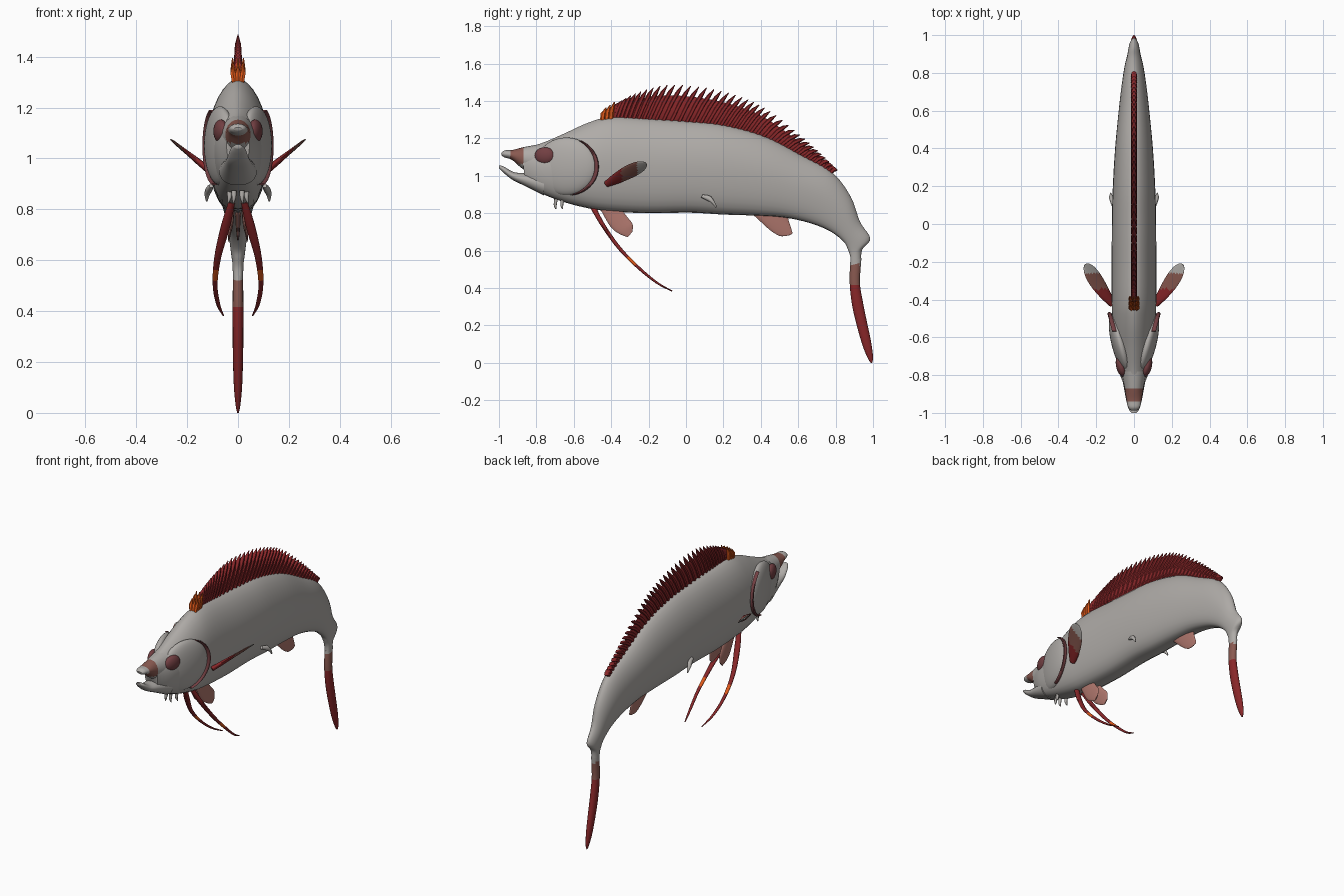
import bpy, bmesh
from math import sin, cos, pi, radians
from mathutils import Vector, Matrix

if "Cube" in bpy.data.objects:
    bpy.data.objects.remove(bpy.data.objects["Cube"])


def material(name, r, g, b):
    m = bpy.data.materials.new(name)
    m.use_nodes = True
    m.diffuse_color = (r, g, b, 1)
    m.node_tree.nodes["Principled BSDF"].inputs["Base Color"].default_value = (r, g, b, 1)
    return m


SILVER = material("silver grey", .43, .41, .39)
RED = material("deep red", .25, .02, .022)
BROWN = material("red brown", .25, .1, .08)
PINK = material("dusky pink", .42, .18, .15)
ORANGE = material("bright orange", .75, .1, .01)
EYE = material("dark eye red", .17, .05, .055)
parts = []


def finish(name, bm, mats, rule=None):
    bmesh.ops.recalc_face_normals(bm, faces=bm.faces)
    if rule:
        for f in bm.faces:
            f.material_index = rule(f.calc_center_median())
    me = bpy.data.meshes.new(name)
    bm.to_mesh(me)
    bm.free()
    for m in mats:
        me.materials.append(m)
    ob = bpy.data.objects.new(name, me)
    bpy.context.collection.objects.link(ob)
    parts.append(ob)
    return ob


def spline(rows, steps):
    """Smooth curve through rows of numbers."""
    out = []
    for i in range(len(rows) - 1):
        p0, p1, p2 = rows[max(i - 1, 0)], rows[i], rows[i + 1]
        p3 = rows[min(i + 2, len(rows) - 1)]
        for k in range(steps):
            t = k / steps
            out.append([b + .5 * t * (c - a + t * (2*a - 5*b + 4*c - d + t * (3*(b - c) + d - a)))
                        for a, b, c, d in zip(p0, p1, p2, p3)])
    return out + [list(rows[-1])]


def loft(bm, sections, segs=16, upper=1, lower=1):
    """Skin rings, each given by two opposite edge points and a half-thickness vector."""
    rings = []
    for a, b, n in sections:
        ring = []
        for k in range(segs):
            t = 2 * pi * k / segs
            s = sin(t)
            power = upper if cos(t) > 0 else lower
            side = abs(s) ** power * (1 if s > 0 else -1) if abs(s) > 1e-6 else 0
            ring.append(bm.verts.new((a + b) / 2 + (a - b) / 2 * cos(t) + n * side))
        rings.append(ring)
    for r, q in zip(rings, rings[1:]):
        for k in range(segs):
            j = (k + 1) % segs
            bm.faces.new((r[k], r[j], q[j], q[k]))
    bm.faces.new(rings[0])
    bm.faces.new(rings[-1])


def profile(name, rows, mats, rule=None, steps=5, segs=16, upper=1, lower=1, sx=1):
    """Rows are top y, top z, bottom y, bottom z, half width and optional x."""
    full = [r if len(r) == 6 else (*r, 0) for r in rows]
    bm = bmesh.new()
    loft(bm, [(Vector((x * sx, ty, tz)), Vector((x * sx, by, bz)), Vector((w, 0, 0)))
              for ty, tz, by, bz, w, x in spline(full, steps)], segs, upper, lower)
    return finish(name, bm, mats, rule)


# Body, from the cheeks to the narrow tail stalk
profile("body", [
    (-.88, 1.148, -.86, .965, .045), (-.78, 1.172, -.78, .91, .08), (-.66, 1.222, -.66, .862, .102),
    (-.52, 1.285, -.52, .826, .115), (-.4, 1.315, -.4, .81, .118), (-.2, 1.305, -.2, .8, .118),
    (0, 1.292, .02, .803, .117), (.2, 1.272, .2, .793, .112), (.42, 1.212, .38, .787, .1),
    (.62, 1.11, .54, .775, .083), (.78, 1.02, .68, .742, .066), (.88, .89, .78, .698, .05),
    (.93, .755, .845, .645, .036), (.985, .665, .866, .605, .028), (.942, .605, .878, .57, .022),
    (.936, .54, .88, .53, .02)], [SILVER], segs=32, upper=1.2, lower=.65)

# Jaws
profile("upper_jaw", [
    (-.988, 1.122, -.986, 1.11, .016), (-.97, 1.136, -.97, 1.098, .031), (-.93, 1.138, -.93, 1.085, .04),
    (-.87, 1.153, -.87, 1.035, .05), (-.78, 1.17, -.78, .99, .07)],
    [SILVER, BROWN], lambda c: int(-.935 < c.y < -.875 and c.z > 1.06), segs=20)
profile("lower_jaw", [
    (-1, 1.056, -1, 1.04, .014), (-.975, 1.05, -.975, 1.016, .03), (-.92, 1.02, -.93, .98, .043),
    (-.86, 1.015, -.86, .945, .055), (-.76, 1.01, -.76, .895, .075)], [SILVER], segs=20, lower=.8)

# Tail blade, brown at the root and red below
profile("tail_fin", [
    (.938, .56, .878, .54, .02), (.93, .43, .875, .43, .021), (.945, .33, .888, .31, .021),
    (.965, .23, .913, .2, .02), (.99, .11, .945, .09, .016), (1, .03, .972, .025, .009),
    (.995, 0, .988, 0, .003)], [SILVER, BROWN, RED],
    lambda c: 0 if c.z > .525 else 1 if c.z > .41 else 2, steps=8)

# Dorsal fin: base and tip curves carry a membrane and swept spines
fin_curve = spline([
    (-.41, 1.3, -.37, 1.385), (-.33, 1.295, -.27, 1.44), (-.2, 1.29, -.1, 1.485), (0, 1.28, .11, 1.47),
    (.18, 1.26, .3, 1.42), (.34, 1.225, .45, 1.345), (.5, 1.155, .61, 1.22), (.65, 1.08, .725, 1.115),
    (.77, 1.015, .81, 1.03)], 5)
bm = bmesh.new()
loft(bm, [(Vector((0, by + .72 * (ty - by), bz + .72 * (tz - bz))), Vector((0, by, bz)),
           Vector((.01, 0, 0))) for by, bz, ty, tz in fin_curve], 8)
finish("dorsal_membrane", bm, [RED])
bm = bmesh.new()
for by, bz, ty, tz in fin_curve:
    base, tip = Vector((0, by, bz)), Vector((0, ty, tz))
    across = (tip - base).cross(Vector((1, 0, 0))).normalized()
    sections = []
    for t, width, thick in ((0, .012, .014), (.45, .014, .018), (.75, .011, .014), (1, .002, .002)):
        c = base.lerp(tip, t) + Vector((0, 0, .05 * t * (1 - t)))
        sections.append((c + across * width, c - across * width, Vector((thick, 0, 0))))
    loft(bm, sections, 6)
finish("dorsal_spines", bm, [RED])

# Orange crest in front of the dorsal fin
bm = bmesh.new()
for i in range(3):
    for x in (-.018, 0, .018):
        y, h = -.447 + .022 * i, .04 + .015 * i
        loft(bm, [(Vector((x * f, y + d + r, z)), Vector((x * f, y + d - r, z)), Vector((r * .8, 0, 0)))
                  for f, d, z, r in ((.7, 0, 1.29, .014), (1.1, .005, 1.315 + h * .5, .014),
                                     (1.2, .02, 1.325 + h, .003))], 6)
finish("crest", bm, [ORANGE])

# Anal fin
profile("anal_fin", [(.55, .8, .35, .8, .012), (.548, .765, .41, .745, .01), (.562, .72, .455, .705, .007),
                     (.568, .692, .5, .679, .004), (.55, .681, .53, .678, .002)], [PINK])

for s, side in ((1, "left"), (-1, "right")):
    # Gill cover: a flattened dome, wider towards the back, with a raised rim
    place = Matrix.Translation((.07 * s, -.64, 1.05)) @ Matrix.Rotation(radians(-15 * s), 4, 'Z')
    bm = bmesh.new()
    bmesh.ops.create_uvsphere(bm, u_segments=32, v_segments=20, radius=1,
                              matrix=place @ Matrix.Diagonal((.047, .172, .155, 1)))
    finish(side + "_gill_cover", bm, [SILVER])
    bm = bmesh.new()
    sections = []
    for k in range(25):
        t = -1.35 + 2.45 * k / 24
        r = .003 + .009 * sin(pi * k / 24)
        ends = [place @ Vector((.014 * s, (.172 + d) * cos(t), (.155 + d) * sin(t))) for d in (r, -r)]
        sections.append((*ends, Vector((.012, 0, 0))))
    loft(bm, sections, 8)
    finish(side + "_gill_rim", bm, [EYE])

    # Eye
    bm = bmesh.new()
    bmesh.ops.create_uvsphere(bm, u_segments=24, v_segments=16, radius=1,
                              matrix=Matrix.Translation((.068 * s, -.755, 1.107)) @
                              Matrix.Rotation(radians(-15 * s), 4, 'Z') @
                              Matrix.Diagonal((.026, .056, .046, 1)))
    finish(side + "_eye", bm, [EYE])

    # Pectoral fin: a leaf sweeping out, up and back
    root, tip = Vector((.115 * s, -.425, .955)), Vector((.26 * s, -.215, 1.07))
    normal = Vector((-.69 * s, 0, .72))
    across = normal.cross(tip - root).normalized()
    bm = bmesh.new()
    sections = []
    for t, h, n in spline([(0, .018, .014), (.25, .036, .012), (.55, .047, .008), (.8, .043, .006),
                           (.95, .025, .004), (1, .006, .003)], 5):
        c = root.lerp(tip, t)
        sections.append((c + across * h, c - across * h, normal * n))
    loft(bm, sections, 16)
    finish(side + "_pectoral_fin", bm, [RED, BROWN, SILVER],
           lambda c: 0 if c.y < -.345 else 1 if c.y < -.26 else 2)

    # Pelvic fin
    profile(side + "_pelvic_fin", [
        (-.35, .825, -.46, .825, .01, .022), (-.31, .775, -.405, .73, .01, .028),
        (-.285, .74, -.36, .692, .007, .034), (-.287, .7, -.312, .672, .003, .036)], [PINK], sx=s)

    # Long trailing filament
    profile(side + "_filament", [
        (-.48, .83, -.51, .825, .014, .025), (-.43, .735, -.45, .725, .019, .05),
        (-.345, .615, -.362, .605, .014, .08), (-.243, .51, -.256, .5, .01, .09),
        (-.15, .432, -.158, .423, .008, .078), (-.072, .386, -.075, .381, .003, .058)],
        [RED, ORANGE], lambda c: int(.52 < c.z < .56), segs=10, sx=s)

    # Chin barbels
    for y, x in ((-.695, .016), (-.66, .034)):
        profile(side + "_chin_barbel", [
            (y + .01, .875, y - .01, .875, .01, x), (y + .004, .845, y - .012, .843, .008, x),
            (y + .002, .822, y - .003, .822, .002, x * 1.2)], [SILVER], segs=8, sx=s)

    # Small hooked flap on the flank
    profile(side + "_flank_flap", [
        (.09, .9, .08, .885, .008, .105), (.13, .892, .112, .868, .014, .113),
        (.152, .864, .135, .855, .011, .121), (.166, .833, .158, .83, .003, .123)],
        [SILVER], segs=10, sx=s)

# Smooth shading with sharp creases kept
bpy.ops.object.select_all(action='DESELECT')
for ob in parts:
    ob.select_set(True)
bpy.context.view_layer.objects.active = parts[0]
bpy.ops.object.shade_smooth_by_angle(angle=radians(50))
